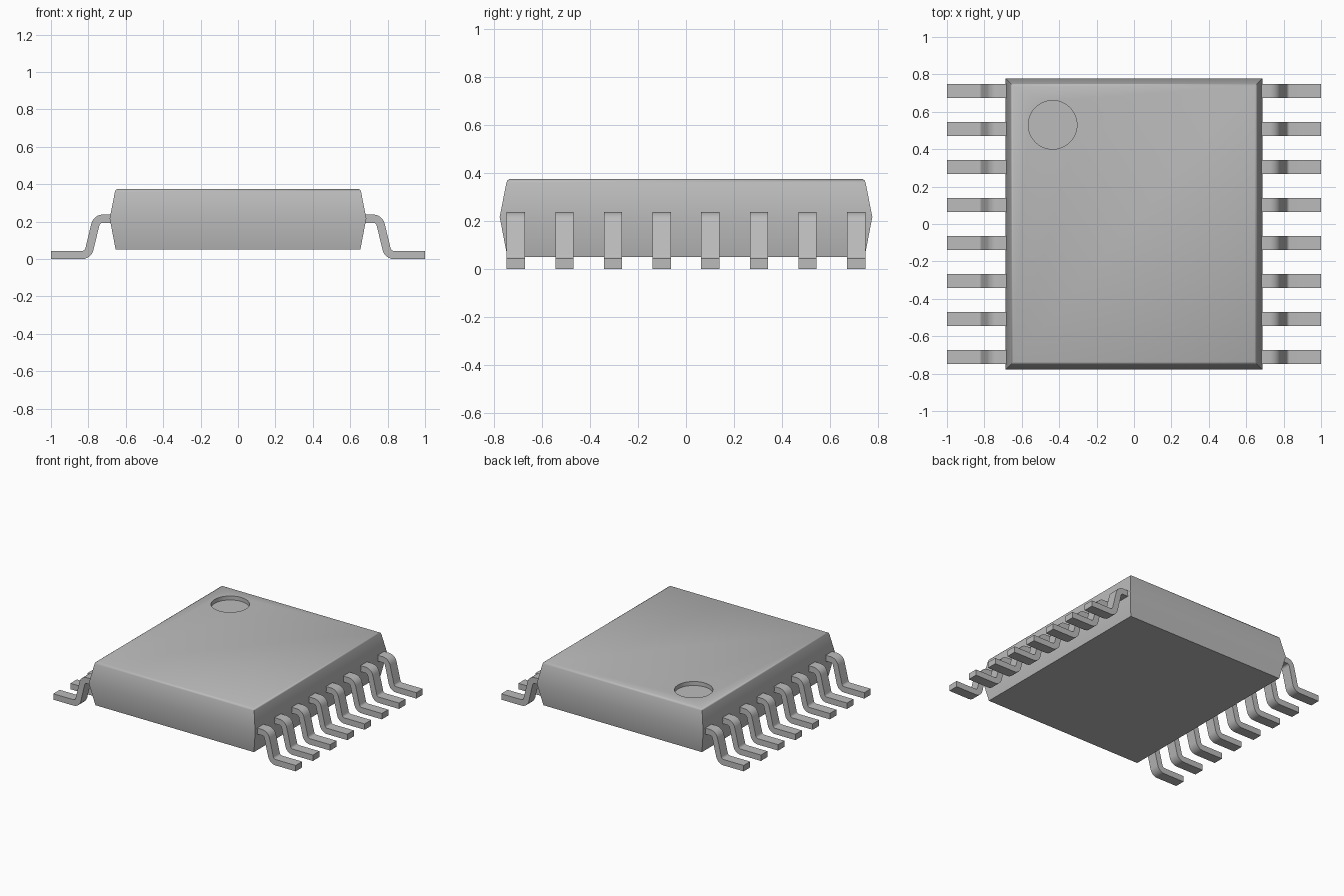
import bpy
import bmesh
import math
from mathutils import Vector

cube = bpy.data.objects.get("Cube")
if cube:
    bpy.data.objects.remove(cube, do_unlink=True)

grey = bpy.data.materials.new("plain grey")
grey.use_nodes = True
color = (0.5, 0.5, 0.5, 1)
grey.diffuse_color = color
grey.node_tree.nodes["Principled BSDF"].inputs["Base Color"].default_value = color


def make_object(name, bm):
    bmesh.ops.recalc_face_normals(bm, faces=bm.faces)
    mesh = bpy.data.meshes.new(name)
    bm.to_mesh(mesh)
    bm.free()
    mesh.materials.append(grey)
    obj = bpy.data.objects.new(name, mesh)
    bpy.context.collection.objects.link(obj)
    return obj


def smooth(obj, degrees):
    bpy.ops.object.select_all(action='DESELECT')
    obj.select_set(True)
    bpy.context.view_layer.objects.active = obj
    bpy.ops.object.shade_smooth_by_angle(angle=math.radians(degrees))


def loft(bm, rings):
    """Skin a stack of equal-length point rings and cap both ends."""
    rings = [[bm.verts.new(p) for p in ring] for ring in rings]
    for a, b in zip(rings, rings[1:]):
        for i in range(len(a)):
            j = (i + 1) % len(a)
            bm.faces.new((a[i], a[j], b[j], b[i]))
    bm.faces.new(rings[0])
    bm.faces.new(rings[-1])


def fillet(a, corner, b, radius, steps=6):
    """Points of an arc rounding a corner of a path."""
    u, v = (a - corner).normalized(), (b - corner).normalized()
    half = u.angle(v) / 2
    p, q = (corner + d * radius / math.tan(half) for d in (u, v))
    center = corner + (u + v).normalized() * radius / math.sin(half)
    sweep = math.pi - 2 * half
    r0, r1 = p - center, q - center
    return [center + (r0 * math.sin((1 - t) * sweep) + r1 * math.sin(t * sweep)) / math.sin(sweep)
            for t in (i / steps for i in range(steps + 1))]


# Package body: tapered above and below the waist, softened top rim
WAIST_X, WAIST_Y = 0.686, 0.778
bm = bmesh.new()
sections = [(0.032, 0.05), (0, 0.217), (0.028, 0.36), (0.032, 0.37), (0.041, 0.375)]
loft(bm, [[(sx * (WAIST_X - inset), sy * (WAIST_Y - inset), z)
           for sx, sy in ((-1, -1), (1, -1), (1, 1), (-1, 1))] for inset, z in sections])
body = make_object("package_body", bm)

# Round orientation dimple sunk into the top
bm = bmesh.new()
bmesh.ops.create_cone(bm, cap_ends=True, segments=48, radius1=0.13, radius2=0.13, depth=0.2)
bmesh.ops.translate(bm, verts=bm.verts, vec=(-0.435, 0.53, 0.445))
cutter = make_object("dimple_cutter", bm)
cutter.hide_render = True
cut = body.modifiers.new("dimple", 'BOOLEAN')
cut.operation = 'DIFFERENCE'
cut.solver = 'EXACT'
cut.object = cutter
bpy.context.view_layer.objects.active = body
bpy.ops.object.modifier_apply(modifier=cut.name)
bpy.data.objects.remove(cutter, do_unlink=True)
smooth(body, 45)

# Gull-wing lead profile: centre line with two rounded bends, thickened
start, knee, heel, toe = (Vector(p) for p in
                          ((0.66, 0.216), (0.755, 0.216), (0.802, 0.022), (1.0, 0.022)))
path = [start, *fillet(start, knee, heel, 0.04), *fillet(knee, heel, toe, 0.04), toe]
outer, inner = [], []
for i, p in enumerate(path):
    d = (path[min(i + 1, len(path) - 1)] - path[max(i - 1, 0)]).normalized()
    if i in (0, len(path) - 1):
        d = Vector((1, 0))
    n = Vector((-d.y, d.x)) * 0.022
    outer.append(p + n)
    inner.append(p - n)

# Eight leads along each side
COUNT, PITCH, HALF_WIDTH = 8, 0.203, 0.038
for side, sign in (("left", 1), ("right", -1)):
    for k in range(COUNT):
        y = (k - (COUNT - 1) / 2) * PITCH
        bm = bmesh.new()
        rows = []
        for o, n in zip(outer, inner):
            rows.append([(sign * q.x, y + dy, q.y) for q, dy in
                         ((o, -HALF_WIDTH), (o, HALF_WIDTH), (n, HALF_WIDTH), (n, -HALF_WIDTH))])
        loft(bm, rows)
        smooth(make_object(f"{side}_lead_{k + 1}", bm), 30)
